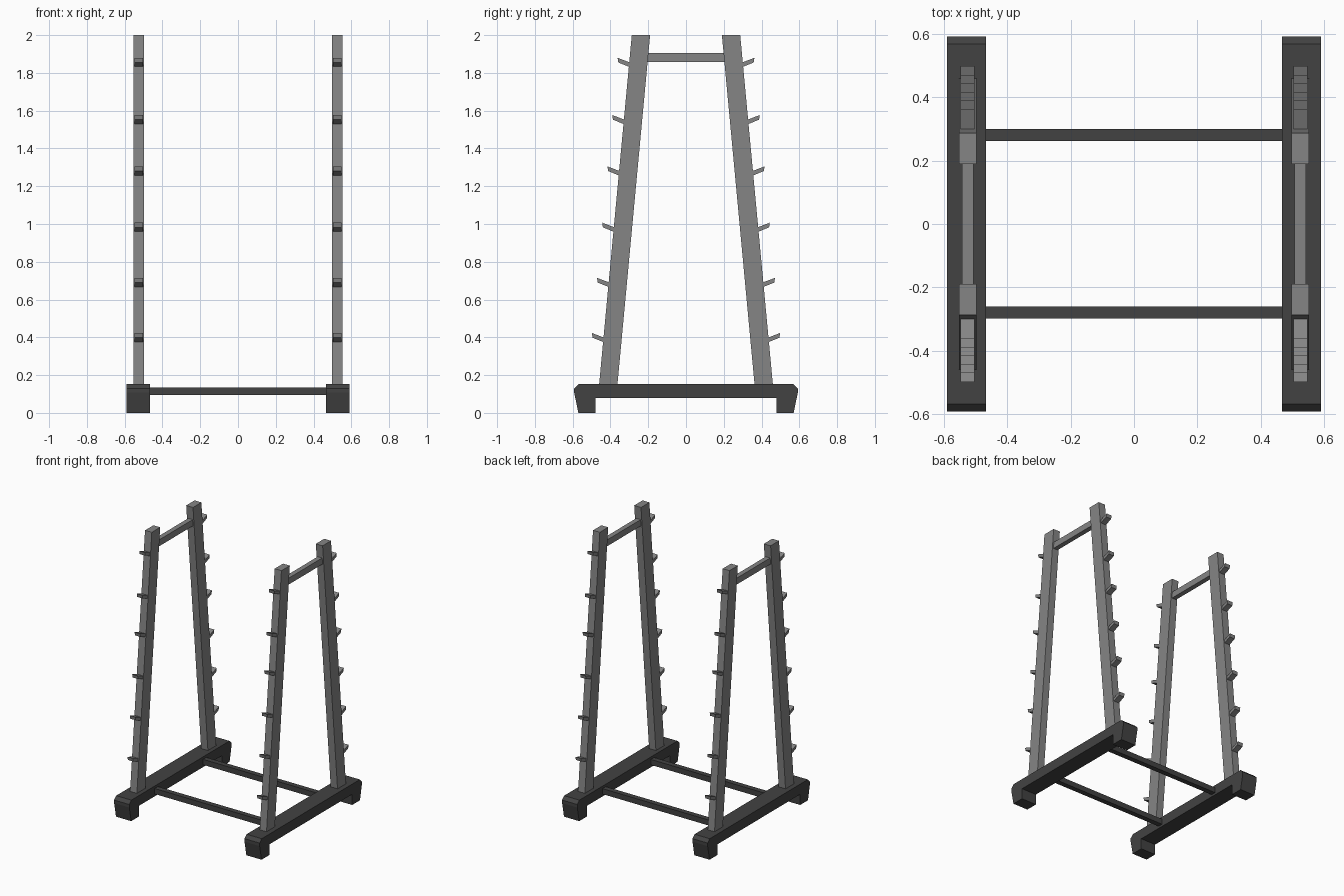
import bpy
import bmesh

if "Cube" in bpy.data.objects:
    bpy.data.objects.remove(bpy.data.objects["Cube"])


def material(name, v):
    m = bpy.data.materials.new(name)
    m.diffuse_color = (v, v, v, 1)
    m.use_nodes = True
    m.node_tree.nodes["Principled BSDF"].inputs["Base Color"].default_value = m.diffuse_color
    return m


grey = material("steel_grey", 0.235)
dark = material("dark_frame", 0.055)


def extrude_profile(name, points, x0, x1, mat):
    """Extrude a closed (y, z) outline along x from x0 to x1."""
    bm = bmesh.new()
    face = bm.faces.new([bm.verts.new((x0, y, z)) for y, z in points])
    ext = bmesh.ops.extrude_face_region(bm, geom=[face])
    for v in ext["geom"]:
        if isinstance(v, bmesh.types.BMVert):
            v.co.x = x1
    bmesh.ops.recalc_face_normals(bm, faces=bm.faces)
    mesh = bpy.data.meshes.new(name)
    bm.to_mesh(mesh)
    bm.free()
    mesh.materials.append(mat)
    obj = bpy.data.objects.new(name, mesh)
    bpy.context.collection.objects.link(obj)
    return obj


def rect(y0, y1, z0, z1):
    return [(y0, z0), (y1, z0), (y1, z1), (y0, z1)]


def outer_edge(z):
    """Distance from the centre of a leaning post's outer face at height z."""
    return 0.287 + (2 - z) * 0.0935


# Foot outline: half profile mirrored in y
half = [(0.48, 0.078), (0.48, 0), (0.57, 0), (0.592, 0.108),
        (0.592, 0.13), (0.568, 0.153)]
foot = half + [(-y, z) for y, z in reversed(half)]

# Heights of the upper tip of each peg
peg_heights = [0.423, 0.715, 1.007, 1.305, 1.577, 1.88]

for side, sx in (("left", -1), ("right", 1)):
    # Base foot and top rail of each end frame
    extrude_profile(f"{side}_base_foot", foot, sx * 0.467, sx * 0.59, dark)
    extrude_profile(f"{side}_top_rail", rect(-0.205, 0.205, 1.858, 1.905),
                    sx * 0.507, sx * 0.543, grey)
    for end, sy in (("front", -1), ("back", 1)):
        # Leaning post
        post = [(sy * (outer_edge(z) - d), z)
                for z, d in ((0.14, 0), (2, 0), (2, 0.097), (0.14, 0.097))]
        extrude_profile(f"{side}_{end}_post", post, sx * 0.498, sx * 0.553, grey)
        # Upward-tilted pegs on the outer face
        for i, z in enumerate(peg_heights):
            e = outer_edge(z)
            peg = [(e - 0.012, z - 0.029), (e + 0.064, z),
                   (e + 0.060, z - 0.025), (e - 0.012, z - 0.054)]
            extrude_profile(f"{side}_{end}_peg_{i + 1}",
                            [(sy * y, h) for y, h in peg],
                            sx * 0.503, sx * 0.547, grey)

# Cross bars joining the two feet
for end, y in (("front", -0.279), ("back", 0.281)):
    extrude_profile(f"{end}_cross_bar", rect(y - 0.019, y + 0.019, 0.095, 0.135),
                    -0.475, 0.475, dark)
